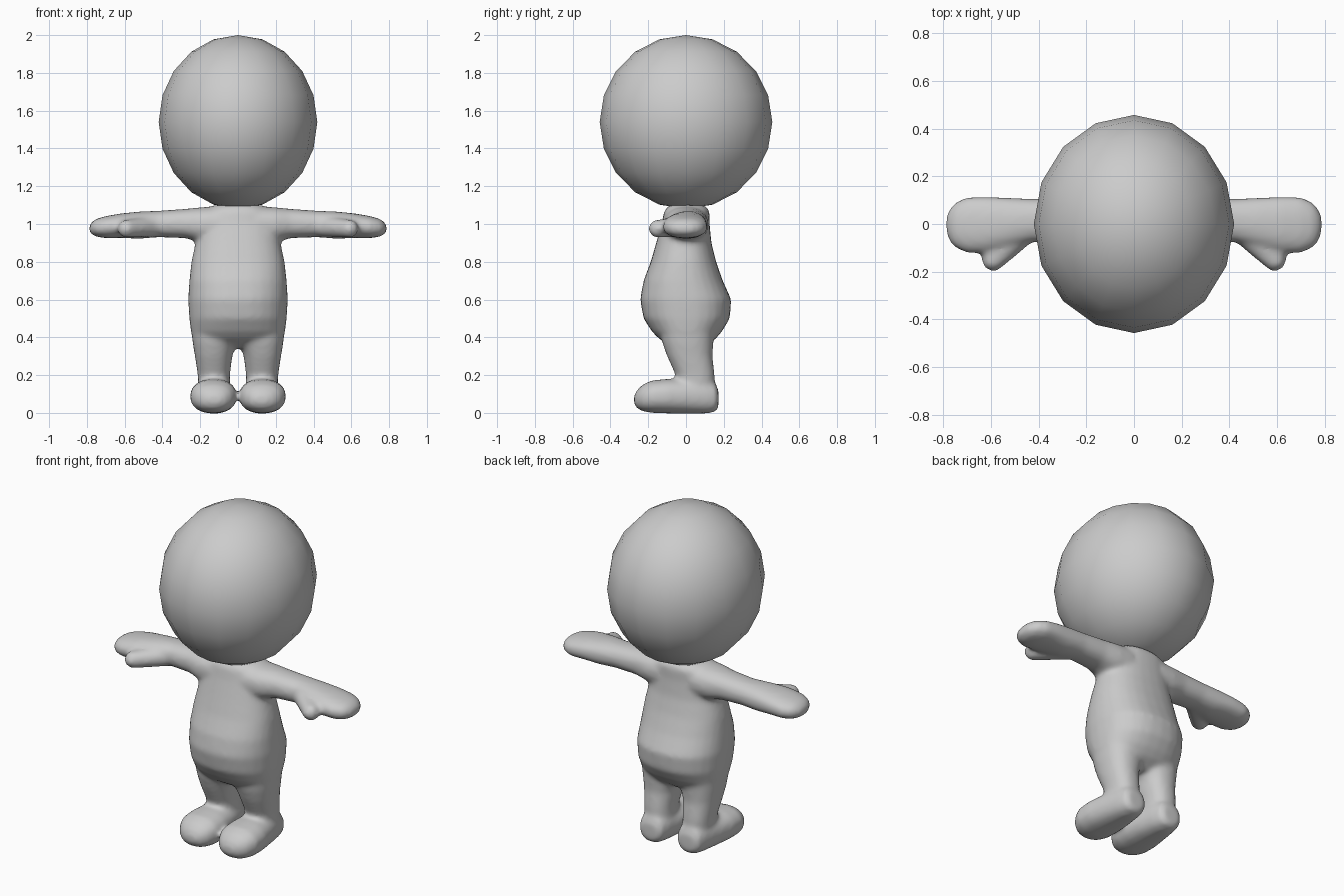
import bpy, bmesh, math
from mathutils import Vector

grey = bpy.data.materials.new("plain grey")
grey.diffuse_color = (0.6, 0.6, 0.6, 1)


def loft(bm, axis, sections, power=2.3, mirror=False, sides=28):
    """Closed tube along an axis; each section is (position, a0, a1, b0, b1)."""
    for sx in ((1, -1) if mirror else (1,)):
        rings = []
        for t, a0, a1, b0, b1 in sections:
            ring = []
            for i in range(sides):
                ang = 2 * math.pi * i / sides
                c, s = math.cos(ang), math.sin(ang)
                a = (a0 + a1) / 2 + (a1 - a0) / 2 * math.copysign(abs(c) ** (2 / power), c)
                b = (b0 + b1) / 2 + (b1 - b0) / 2 * math.copysign(abs(s) ** (2 / power), s)
                x, y, z = {"x": (t, a, b), "y": (a, t, b), "z": (a, b, t)}[axis]
                ring.append(bm.verts.new((sx * x, y, z)))
            rings.append(ring)
        for r, q in zip(rings, rings[1:]):
            for i in range(sides):
                j = (i + 1) % sides
                bm.faces.new((r[i], r[j], q[j], q[i]))
        bm.faces.new(rings[0])
        bm.faces.new(rings[-1])


bm = bmesh.new()

# Torso with round belly and seat: height, x range, y range
loft(bm, "z", [(z, -w, w, f, b) for z, w, f, b in (
    (0.345, 0.15, -0.06, 0.09), (0.39, 0.235, -0.14, 0.155),
    (0.43, 0.25, -0.18, 0.19), (0.50, 0.258, -0.225, 0.232),
    (0.60, 0.264, -0.243, 0.24), (0.70, 0.258, -0.225, 0.195),
    (0.80, 0.247, -0.187, 0.16), (0.90, 0.225, -0.158, 0.135),
    (1.00, 0.21, -0.13, 0.125), (1.07, 0.18, -0.115, 0.125),
    (1.10, 0.13, -0.09, 0.10))])

# Legs
loft(bm, "z", [
    (0.07, 0.04, 0.205, -0.05, 0.15), (0.20, 0.043, 0.213, -0.055, 0.152),
    (0.30, 0.03, 0.228, -0.10, 0.14), (0.37, 0.008, 0.24, -0.125, 0.145),
    (0.46, 0.0, 0.25, -0.14, 0.15)], mirror=True)

# Feet, heel to toe
loft(bm, "y", [
    (0.172, 0.075, 0.175, 0.03, 0.12), (0.155, 0.05, 0.20, 0.004, 0.16),
    (0.10, 0.035, 0.215, -0.004, 0.18), (0.0, 0.018, 0.235, -0.004, 0.18),
    (-0.10, 0.006, 0.253, -0.003, 0.18), (-0.18, 0.008, 0.253, 0.0, 0.172),
    (-0.23, 0.03, 0.23, 0.008, 0.15), (-0.26, 0.06, 0.195, 0.025, 0.12),
    (-0.275, 0.09, 0.16, 0.05, 0.09)], mirror=True)

# Arms and mitten hands, shoulder to fingertips
loft(bm, "x", [
    (0.10, -0.12, 0.12, 0.90, 1.095), (0.20, -0.11, 0.118, 0.905, 1.088),
    (0.28, -0.085, 0.108, 0.925, 1.08), (0.42, -0.075, 0.105, 0.93, 1.07),
    (0.52, -0.10, 0.11, 0.922, 1.066), (0.62, -0.122, 0.115, 0.926, 1.056),
    (0.70, -0.122, 0.113, 0.925, 1.042), (0.75, -0.10, 0.09, 0.932, 1.028),
    (0.775, -0.07, 0.06, 0.945, 1.01), (0.788, -0.03, 0.03, 0.96, 0.99)], mirror=True)

# Thumbs: chains of overlapping balls
for sx in (1, -1):
    for i in range(13):
        k = i / 12
        p = Vector((0.45 + 0.14 * k, -0.025 - 0.125 * k, 0.985 - 0.01 * k))
        r = 0.055 - 0.006 * k
        ball = bmesh.ops.create_uvsphere(bm, u_segments=16, v_segments=10, radius=r)
        for v in ball["verts"]:
            v.co += p
            v.co.x *= sx

bmesh.ops.recalc_face_normals(bm, faces=bm.faces[:])
mesh = bpy.data.meshes.new("body")
bm.to_mesh(mesh)
bm.free()
body = bpy.data.objects.new("body", mesh)
bpy.context.collection.objects.link(body)
mesh.materials.append(grey)

# Fuse the limbs into one soft skin
fuse = body.modifiers.new("fuse", "REMESH")
fuse.mode = "VOXEL"
fuse.voxel_size = 0.013
fuse.use_smooth_shade = True
soften = body.modifiers.new("soften", "SMOOTH")
soften.factor = 0.5
soften.iterations = 10

# Big round head
bpy.ops.mesh.primitive_uv_sphere_add(segments=16, ring_count=10, radius=1, location=(0, 0, 1.54))
head = bpy.context.object
head.name = "head"
head.scale = (0.42, 0.457, 0.46)
head.data.materials.append(grey)
bpy.ops.object.shade_smooth()
